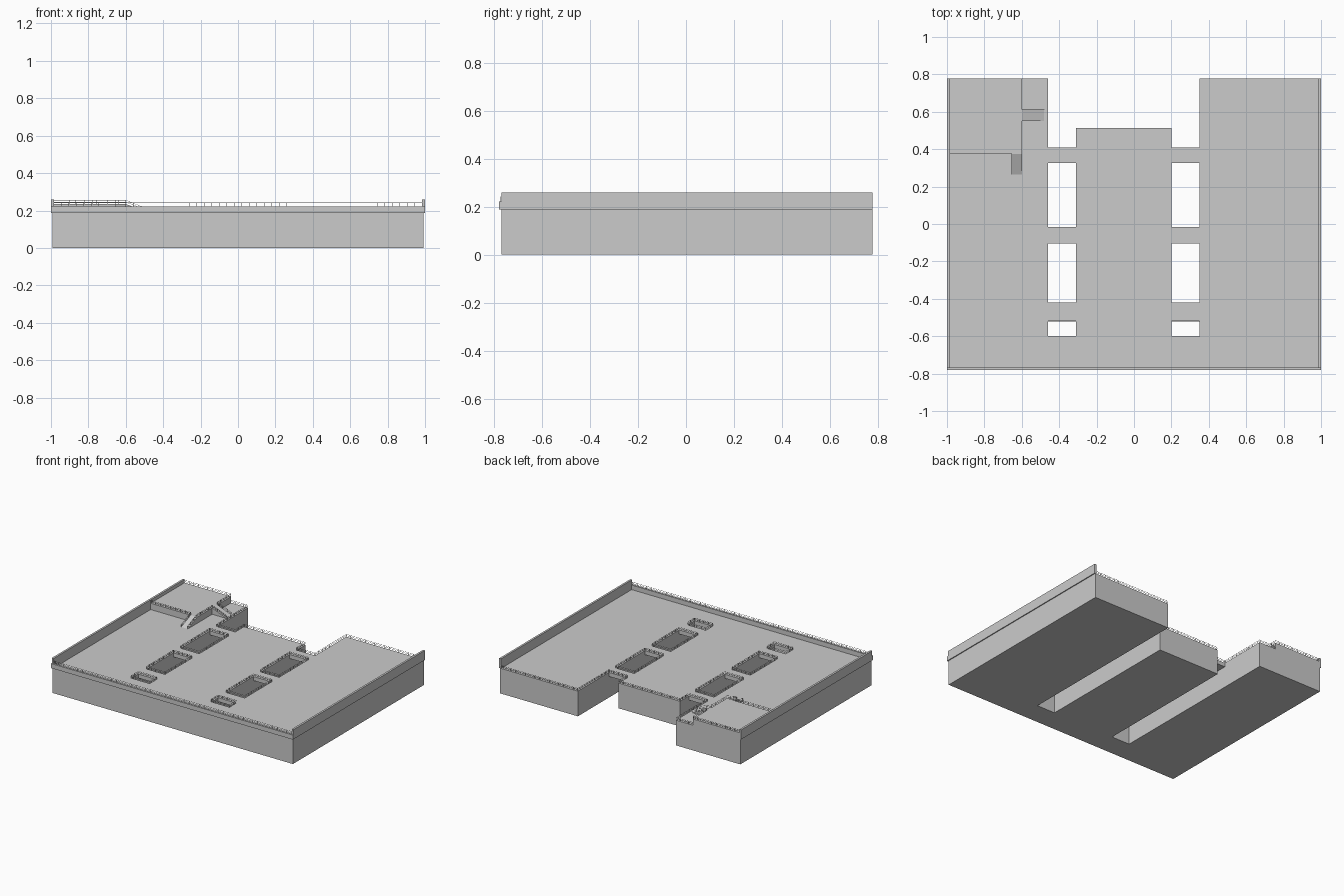
import bpy, bmesh
from mathutils import Vector

if "Cube" in bpy.data.objects:
    bpy.data.objects.remove(bpy.data.objects["Cube"])

DECK, PLAT, RAIL_H = 0.188, 0.235, 0.02
FRONT, BACK = -0.77, 0.777
SLOTS = [(-0.46, -0.31), (0.20, 0.35)]
BRIDGES = [(-0.52, -0.42), (-0.105, -0.015), (0.325, 0.41)]
SLOT_START, PIER_END = -0.60, 0.513


def finish(name, bm):
    bmesh.ops.recalc_face_normals(bm, faces=bm.faces)
    me = bpy.data.meshes.new(name)
    bm.to_mesh(me)
    bm.free()
    ob = bpy.data.objects.new(name, me)
    bpy.context.collection.objects.link(ob)
    return ob


def prism(name, profile, offset):
    """Closed planar profile of 3D points, extruded along offset."""
    bm = bmesh.new()
    face = bm.faces.new([bm.verts.new(p) for p in profile])
    ext = bmesh.ops.extrude_face_region(bm, geom=[face])
    verts = [g for g in ext["geom"] if isinstance(g, bmesh.types.BMVert)]
    bmesh.ops.translate(bm, verts=verts, vec=offset)
    return finish(name, bm)


def box(name, x0, x1, y0, y1, z0, z1):
    return prism(name, [(x0, y0, z0), (x1, y0, z0), (x1, y1, z0), (x0, y1, z0)],
                 (0, 0, z1 - z0))


def bar(bm, a, b, t=0.0015):
    """Thin square bar from a to b."""
    d = (b - a).normalized()
    up = Vector((1, 0, 0)) if abs(d.z) > 0.9 else Vector((0, 0, 1))
    s = d.cross(up).normalized() * t / 2
    u = s.cross(d).normalized() * t / 2
    ends = [[bm.verts.new(p + q) for q in (s + u, u - s, -s - u, s - u)] for p in (a, b)]
    bm.faces.new(ends[0])
    bm.faces.new(ends[1])
    for i in range(4):
        j = (i + 1) % 4
        bm.faces.new((ends[0][i], ends[0][j], ends[1][j], ends[1][i]))


def railing(name, runs):
    """Posts with a top and a middle rail along each straight run."""
    bm = bmesh.new()
    for a, b in runs:
        a, b = Vector(a), Vector(b)
        n = max(1, round((b - a).length / 0.04))
        for i in range(n + 1):
            p = a.lerp(b, i / n)
            bar(bm, p, p + Vector((0, 0, RAIL_H)))
        for h in (RAIL_H / 2, RAIL_H):
            lift = Vector((0, 0, h))
            bar(bm, a + lift, b + lift)
    return finish(name, bm)


# Comb-shaped base: two outer arms and a shorter centre pier
(l0, l1), (r0, r1) = SLOTS
outline = [(-0.993, FRONT), (0.993, FRONT), (0.993, BACK), (r1, BACK), (r1, SLOT_START),
           (r0, SLOT_START), (r0, PIER_END), (l1, PIER_END), (l1, SLOT_START),
           (l0, SLOT_START), (l0, BACK), (-0.993, BACK)]
prism("dock_base", [(x, y, 0) for x, y in outline], (0, 0, DECK))

# Thin bridges over the slots
for i, (x0, x1) in enumerate(SLOTS):
    for j, (y0, y1) in enumerate(BRIDGES):
        box(f"bridge_{i}_{j}", x0, x1, y0, y1, DECK - 0.03, DECK)

# Parapets
box("left_parapet", -1, -0.985, FRONT, BACK, DECK, 0.26)
box("right_parapet", 0.985, 1, FRONT, BACK, DECK, 0.26)
box("front_parapet", -1, 1, -0.78, -0.765, DECK, 0.222)

# Raised platform with two ramps
px, py = -0.60, 0.375
box("raised_platform", -0.985, px, py, BACK, DECK, PLAT)
prism("front_ramp", [(-0.655, py, DECK), (-0.655, py, PLAT), (-0.655, 0.265, DECK)],
      (0.055, 0, 0))
prism("side_ramp", [(px, 0.552, DECK), (px, 0.552, PLAT), (-0.48, 0.552, DECK)],
      (0, 0.063, 0))

# Railings around the slots
e = 0.002
runs = []
for k, (x0, x1) in enumerate(SLOTS):
    starts = [SLOT_START] + [b[1] for b in BRIDGES]
    stops = [b[0] for b in BRIDGES] + [BACK]
    for y0, y1 in zip(starts, stops):
        for x, pier in ((x0 - e, k == 1), (x1 + e, k == 0)):
            end = min(y1, PIER_END) if pier else y1
            runs.append(((x, y0, DECK), (x, end, DECK)))
    edges = [SLOT_START - e]
    for y0, y1 in BRIDGES:
        edges += [y0 + e, y1 - e]
    runs += [((x0, y, DECK), (x1, y, DECK)) for y in edges]
railing("slot_railings", runs)

# Railings along the rear edges and the front parapet
yb = BACK - e
railing("rear_railings", [((r1, yb, DECK), (0.985, yb, DECK)),
                          ((l1, PIER_END - e, DECK), (r0, PIER_END - e, DECK)),
                          ((px, yb, DECK), (l0, yb, DECK))])
railing("front_railing", [((-0.985, -0.772, 0.222), (0.985, -0.772, 0.222))])

# Railings on the platform and ramps
xe = px - e
railing("platform_railings", [
    ((-0.985, py + e, PLAT), (-0.655, py + e, PLAT)),
    ((-0.654, py, PLAT), (-0.654, 0.265, DECK)),
    ((xe, py, PLAT), (xe, 0.265, DECK)),
    ((xe, py, PLAT), (xe, 0.552, PLAT)),
    ((px, 0.553, PLAT), (-0.48, 0.553, DECK)),
    ((px, 0.614, PLAT), (-0.48, 0.614, DECK)),
    ((xe, 0.615, PLAT), (xe, yb, PLAT)),
    ((-0.985, yb, PLAT), (xe, yb, PLAT))])
